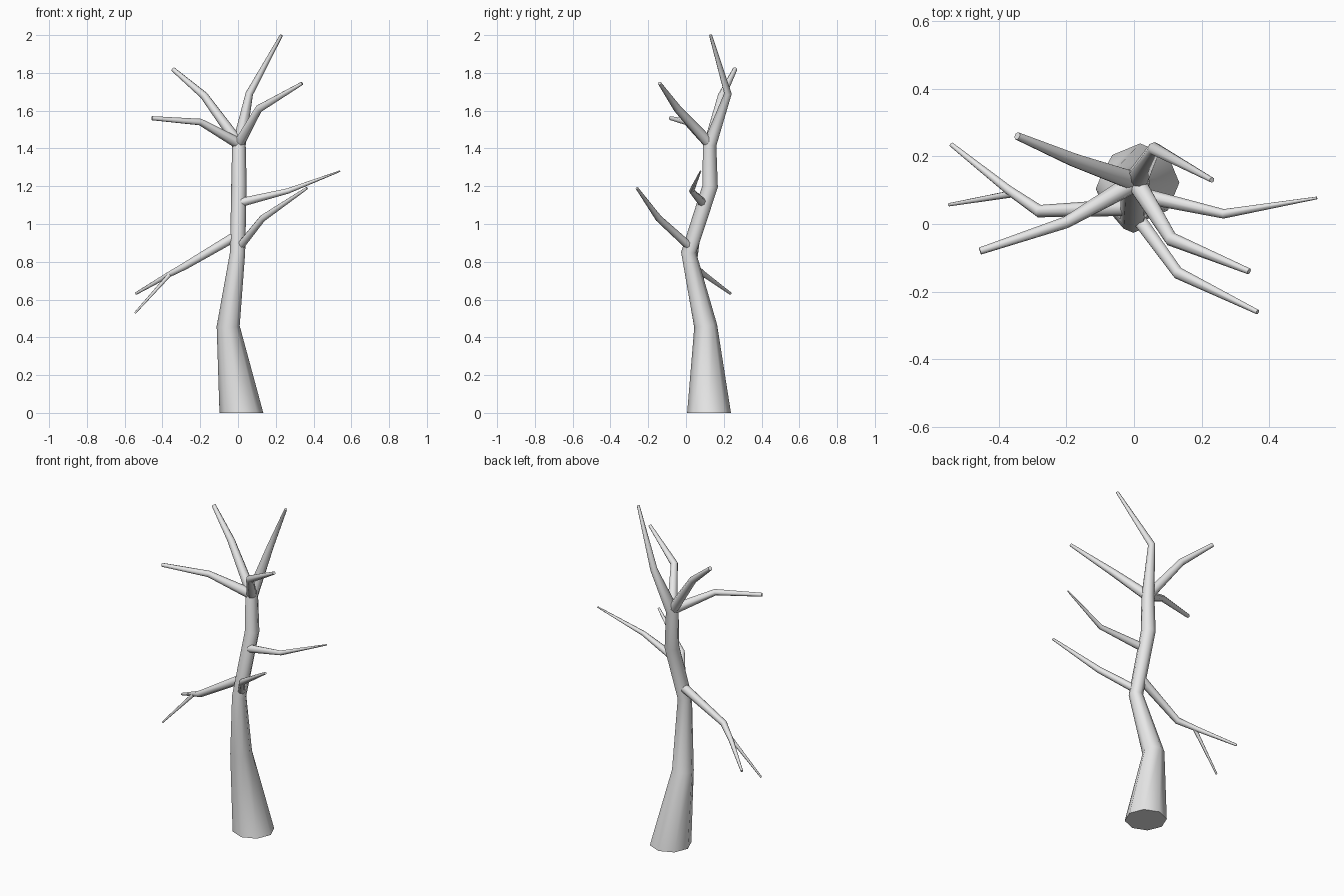
import bpy, bmesh, math
from mathutils import Vector

cube = bpy.data.objects.get("Cube")
if cube:
    bpy.data.objects.remove(cube, do_unlink=True)

bark = bpy.data.materials.new("grey_bark")
bark.use_nodes = True
bark.diffuse_color = (0.8, 0.8, 0.8, 1)
bark.node_tree.nodes["Principled BSDF"].inputs["Base Color"].default_value = (0.8, 0.8, 0.8, 1)


def limb(name, stations, sides=8, flat_base=False):
    """Tapered tube through (x, y, z, radius) stations, mitred at each bend."""
    pts = [Vector(s[:3]) for s in stations]
    dirs = [(b - a).normalized() for a, b in zip(pts, pts[1:])]
    bm = bmesh.new()
    rings = []
    side = Vector((1, 0, 0))
    if abs(dirs[0].x) > 0.7:
        side = Vector((0, 1, 0))
    for i, p in enumerate(pts):
        normal = (dirs[max(i - 1, 0)] + dirs[min(i, len(dirs) - 1)]).normalized()
        if i == 0 and flat_base:
            normal = Vector((0, 0, 1))
        side = (side - normal * side.dot(normal)).normalized()
        other = normal.cross(side)
        ring = []
        for k in range(sides):
            a = math.tau * k / sides
            ring.append(bm.verts.new(p + stations[i][3] * (side * math.cos(a) + other * math.sin(a))))
        rings.append(ring)
    for lower, upper in zip(rings, rings[1:]):
        for k in range(sides):
            n = (k + 1) % sides
            bm.faces.new((lower[k], lower[n], upper[n], upper[k]))
    bm.faces.new(rings[0][::-1])
    bm.faces.new(rings[-1])
    mesh = bpy.data.meshes.new(name)
    bm.to_mesh(mesh)
    bm.free()
    mesh.materials.append(bark)
    obj = bpy.data.objects.new(name, mesh)
    bpy.context.collection.objects.link(obj)
    bpy.ops.object.select_all(action='DESELECT')
    obj.select_set(True)
    bpy.context.view_layer.objects.active = obj
    bpy.ops.object.shade_smooth_by_angle(angle=math.radians(50))
    return obj


# Trunk, running on into the tallest branch
limb("trunk", [(0.018, 0.122, 0, 0.116), (-0.052, 0.104, 0.46, 0.061),
               (-0.002, 0.014, 0.85, 0.04), (0.005, 0.128, 1.2, 0.041),
               (0.005, 0.125, 1.42, 0.036), (0.06, 0.222, 1.69, 0.02),
               (0.23, 0.13, 2.0, 0.008)], flat_base=True)

# Crown branches
crown = (0.005, 0.125, 1.425, 0.03)
limb("crown_branch_front_left", [crown, (0.11, -0.045, 1.61, 0.021), (0.34, -0.14, 1.745, 0.009)])
limb("crown_branch_back_right", [crown, (-0.18, 0.19, 1.68, 0.021), (-0.345, 0.26, 1.82, 0.012)])
limb("crown_branch_front_right", [crown, (-0.2, 0.005, 1.54, 0.018), (-0.455, -0.08, 1.56, 0.011)])

# Branches along the trunk
limb("upper_left_branch", [(0, 0.09, 1.11, 0.024), (0.265, 0.03, 1.175, 0.014), (0.54, 0.077, 1.28, 0.004)])
limb("lower_left_branch", [(0.01, 0.02, 0.88, 0.022), (0.13, -0.145, 1.03, 0.018), (0.365, -0.26, 1.19, 0.007)])
limb("lower_right_branch", [(-0.005, 0.05, 0.94, 0.026), (-0.28, 0.038, 0.778, 0.019),
                            (-0.37, 0.1, 0.73, 0.014), (-0.54, 0.235, 0.632, 0.007)])
limb("lower_right_twig", [(-0.355, 0.09, 0.74, 0.011), (-0.546, 0.057, 0.528, 0.005)])
